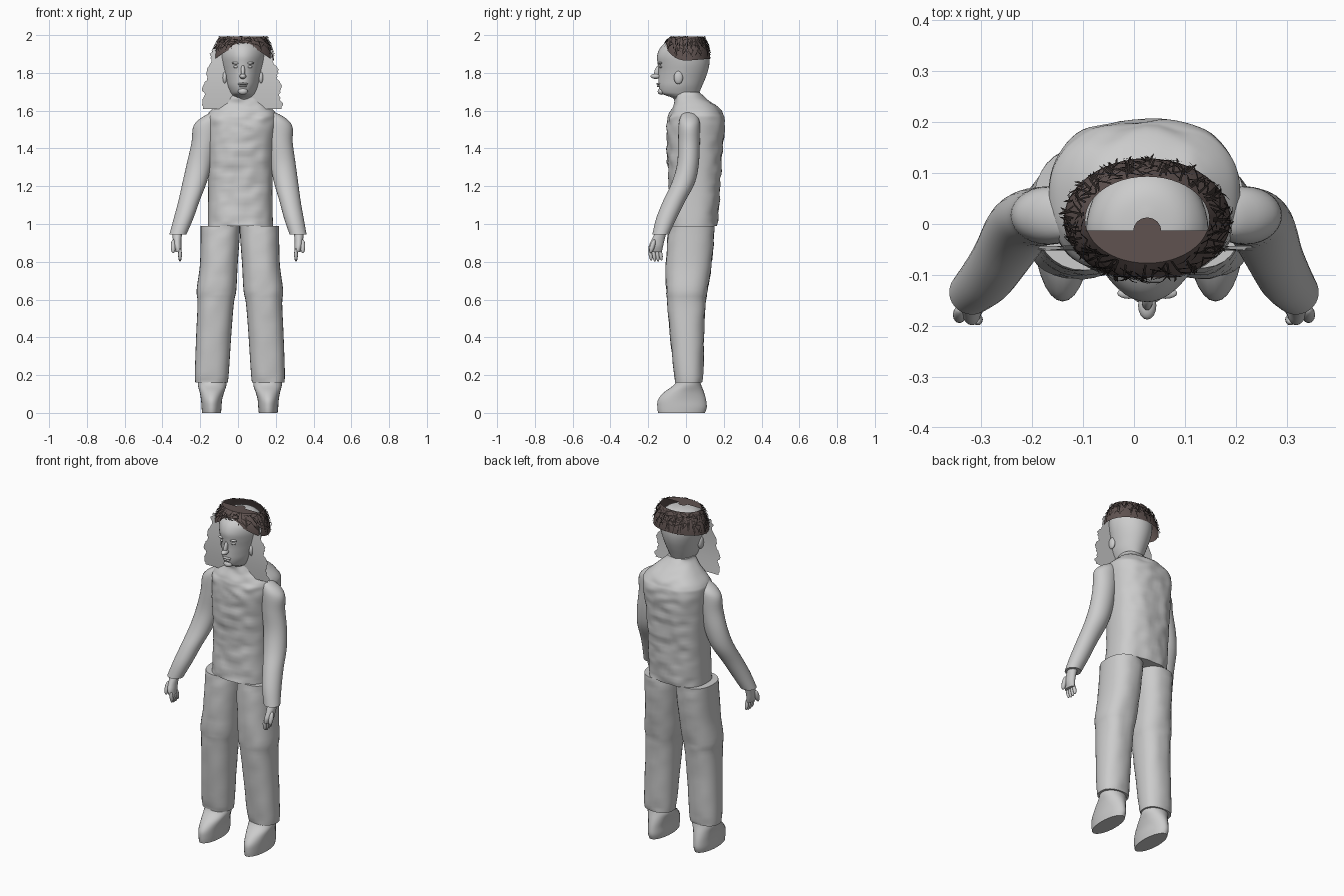
import bpy, bmesh, math, random
from mathutils import Vector, Matrix, noise

random.seed(4)
if "Cube" in bpy.data.objects:
    bpy.data.objects.remove(bpy.data.objects["Cube"])


def material(name, color):
    m = bpy.data.materials.new(name)
    m.use_nodes = True
    m.diffuse_color = (*color, 1)
    m.node_tree.nodes["Principled BSDF"].inputs["Base Color"].default_value = (*color, 1)
    return m


GREY = material("pale grey", (0.6, 0.6, 0.6))
BROWN = material("dark brown", (0.115, 0.085, 0.08))
STRAND = material("near black brown", (0.03, 0.023, 0.021))


def finish(name, bm, mat, smooth=True):
    mesh = bpy.data.meshes.new(name)
    bm.to_mesh(mesh)
    bm.free()
    mesh.materials.append(mat)
    ob = bpy.data.objects.new(name, mesh)
    bpy.context.collection.objects.link(ob)
    if smooth:
        bpy.ops.object.select_all(action='DESELECT')
        ob.select_set(True)
        bpy.context.view_layer.objects.active = ob
        bpy.ops.object.shade_smooth_by_angle(angle=math.radians(50))
    return ob


def spline(rows, steps):
    """Catmull-Rom through rows of numbers."""
    out = []
    for i in range(len(rows) - 1):
        a, b, c, d = (rows[max(0, min(len(rows) - 1, i + k))] for k in (-1, 0, 1, 2))
        for s in range(steps):
            t = s / steps
            out.append([q + .5 * t * (r - p + t * (2*p - 5*q + 4*r - e + t * (3*(q - r) + e - p)))
                        for p, q, r, e in zip(a, b, c, d)])
    return out + [list(rows[-1])]


def loft(name, rows, n=32, steps=4, power=1.0, egg=0.0, bump=0.0):
    """Rows from bottom to top: z, centre x, half width, front y, back y."""
    bm = bmesh.new()
    rings = []
    for z, cx, rx, yf, yb in spline(rows, steps):
        ring = []
        for i in range(n):
            a = math.tau * i / n
            c, s = math.cos(a), math.sin(a)
            c, s = (math.copysign(abs(v) ** power, v) for v in (c, s))
            x = cx + rx * c * (1 - egg * max(0, -s))
            p = Vector((x, (yf + yb) / 2 + (yb - yf) / 2 * s, z))
            if bump:
                p.y += bump * abs(s) * noise.noise(Vector((p.x * 16, p.y * 8, p.z * 24)))
            ring.append(bm.verts.new(p))
        rings.append(ring)
    for lo, hi in zip(rings, rings[1:]):
        for i in range(n):
            j = (i + 1) % n
            bm.faces.new((lo[i], lo[j], hi[j], hi[i]))
    bm.faces.new(rings[0][::-1])
    bm.faces.new(rings[-1])
    return finish(name, bm, GREY)


def blob(name, loc, size, tilt=0.0):
    bm = bmesh.new()
    bmesh.ops.create_uvsphere(bm, u_segments=16, v_segments=10, radius=1)
    bm.transform(Matrix.Translation(loc) @ Matrix.Rotation(tilt, 4, 'X') @ Matrix.Diagonal((*size, 1)))
    return finish(name, bm, GREY)


# Torso with lumpy cloth
loft("torso", [(.99, .013, .172, -.1, .165), (1.2, .012, .17, -.092, .18),
               (1.4, .015, .178, -.1, .195), (1.54, .02, .188, -.1, .202),
               (1.585, .022, .18, -.085, .19), (1.63, .024, .135, -.07, .155),
               (1.68, .026, .08, -.06, .085), (1.7, .026, .068, -.055, .07)],
     n=72, steps=10, power=.8, bump=.011)

# Trousers, shoes, arms and hands, once for each side
for side, label in ((-1, "right"), (1, "left")):
    def mx(x, off=.01):
        return off + side * x

    loft(label + "_trouser_leg",
         [(.16, mx(.15), .086, -.055, .085), (.22, mx(.148), .09, -.065, .09),
          (.42, mx(.138), .093, -.085, .095), (.58, mx(.128), .096, -.1, .105),
          (.65, mx(.124), .105, -.106, .115), (.78, mx(.112), .1, -.106, .135),
          (.92, mx(.105), .103, -.098, .148), (.99, mx(.104), .104, -.09, .15)],
         power=.85, bump=.006)
    loft(label + "_shoe",
         [(0, mx(.15), .05, -.148, .1), (.03, mx(.15), .053, -.152, .11),
          (.07, mx(.15), .056, -.148, .106), (.11, mx(.148), .065, -.115, .095),
          (.15, mx(.147), .076, -.062, .08), (.19, mx(.15), .07, -.045, .07)], n=28)

    # Sleeve, whose centre drifts towards the middle near the wrist
    sleeve = [(.945, .318, .045, -.178, -.09), (1.03, .292, .052, -.158, -.05),
              (1.12, .268, .056, -.122, -.005), (1.22, .242, .064, -.075, .048),
              (1.32, .221, .067, -.047, .068), (1.43, .2, .068, -.042, .073),
              (1.51, .19, .074, -.04, .074), (1.55, .178, .06, -.035, .07),
              (1.58, .158, .034, -.022, .052), (1.592, .148, .012, .0, .03)]
    loft(label + "_sleeve", [(z, mx(x, .027 * (z - .945) / .6), w, f, b)
                             for z, x, w, f, b in sleeve], n=28)
    loft(label + "_palm",
         [(.852, mx(.315, 0), .016, -.198, -.128), (.88, mx(.32, 0), .021, -.198, -.122),
          (.91, mx(.322, 0), .022, -.185, -.115), (.95, mx(.322, 0), .026, -.165, -.105)], n=20)
    for k in range(4):
        blob(f"{label}_finger_{k + 1}", (mx(.307, 0), -.188 + .018 * k, .838),
             (.01, .01, .033 + .005 * (k in (1, 2))), .15)
    blob(label + "_thumb", (mx(.343, 0), -.178, .882), (.013, .013, .038), -.3)

# Head and neck
HX = .026
loft("head", [(z, HX, w, f, b) for z, w, f, b in
              [(1.6, .058, -.05, .05), (1.66, .056, -.062, .055), (1.68, .06, -.105, .062),
               (1.695, .067, -.134, .07), (1.73, .083, -.145, .085), (1.77, .094, -.146, .102),
               (1.81, .105, -.146, .116), (1.85, .115, -.15, .124), (1.89, .12, -.153, .124),
               (1.93, .117, -.138, .112), (1.96, .095, -.108, .09), (1.978, .062, -.07, .06),
               (1.985, .01, -.02, .02)]], n=40, egg=.22)

# Facial features
blob("nose_tip", (HX, -.16, 1.782), (.018, .028, .014))
blob("nose_bridge", (HX, -.151, 1.808), (.011, .016, .036), -.3)
blob("upper_lip", (HX, -.144, 1.742), (.027, .013, .006))
blob("lower_lip", (HX, -.142, 1.73), (.022, .013, .006))
blob("chin", (HX, -.132, 1.702), (.026, .018, .018))
for side, label in ((-1, "right"), (1, "left")):
    blob(label + "_eye", (HX + side * .035, -.133, 1.832), (.016, .009, .007))
    blob(label + "_brow", (HX + side * .036, -.136, 1.852), (.023, .011, .007))
    blob(label + "_ear", (HX + side * .096, -.04, 1.775), (.013, .024, .035))


# Hair cap: a sloping band round the crown
def band(a, t, out=0.0):
    c, s = math.cos(a), math.sin(a)
    bottom = 1.865 + .075 * max(0, -s) ** 2.5 + .01 * max(0, s)
    bulge = math.sin(t * math.pi / 2)
    rx = .122 + .042 * bulge + out
    ry = .085 + .036 * bulge + out
    return Vector((HX + rx * c, .008 + ry * s, 1.993 + (bottom - 1.993) * t + out * .2))


bm = bmesh.new()
N, M = 48, 6
grid = [[bm.verts.new(band(math.tau * i / N, j / M)) for j in range(M + 1)] for i in range(N)]
for i in range(N):
    for j in range(M):
        k = (i + 1) % N
        bm.faces.new((grid[i][j], grid[i][j + 1], grid[k][j + 1], grid[k][j]))
finish("hair_band", bm, BROWN)

# Front half of the crown, with a rounded tongue reaching back
bm = bmesh.new()
rim = [band(math.pi + math.pi * i / 24, 0) for i in range(25)]
tongue = [Vector((HX + .028 * math.cos(a), -.015 + .028 * math.sin(a), 1.993))
          for a in (math.pi * i / 8 for i in range(9))]
for p in rim:
    p.y = min(p.y, -.013)
bm.faces.new([bm.verts.new(p) for p in rim + tongue])
finish("hair_crown", bm, BROWN, False)

# Loose strands: thin blades lying along and across the band
bm = bmesh.new()
for i in range(260):
    a = random.uniform(0, math.tau)
    t = random.uniform(-.05, .6)
    da, dt = random.choice(((.05, .5), (.3, .1), (.2, .3)))
    da *= random.choice((-1, 1))
    root = band(a, max(0, t), .003)
    tip = band(a + da, max(0, t) + dt, random.uniform(.003, .012))
    tip.z = min(tip.z, 1.998)
    mid = root.lerp(tip, .5) + (band(a, .5, .004) - band(a, .5)) * .8
    across = (tip - root).cross(Vector((math.cos(a), math.sin(a), .3))).normalized() * .0022
    v = [bm.verts.new(p) for p in (root - across, root + across, mid + across, mid - across, tip)]
    bm.faces.new((v[0], v[1], v[2], v[3]))
    bm.faces.new((v[3], v[2], v[4]))
finish("hair_strands", bm, STRAND, False)

# Flat, ragged-edged sheet of long hair hanging behind the face
bm = bmesh.new()
ROWS = 34
previous = None
for i in range(ROWS + 1):
    t = i / ROWS
    z = 1.93 - .32 * t
    width = .15 + .055 * min(1, t * 1.6) + .008 * math.sin(t * 22)
    edge = [HX - .005 + s * (width + random.uniform(-.007, .007)) for s in (-1, 1)]
    row = [bm.verts.new((x, -.042 - .01 * math.sin(t * 3), z)) for x in edge]
    if previous:
        bm.faces.new((previous[0], row[0], row[1], previous[1]))
    previous = row
finish("long_hair_sheet", bm, GREY, False)
